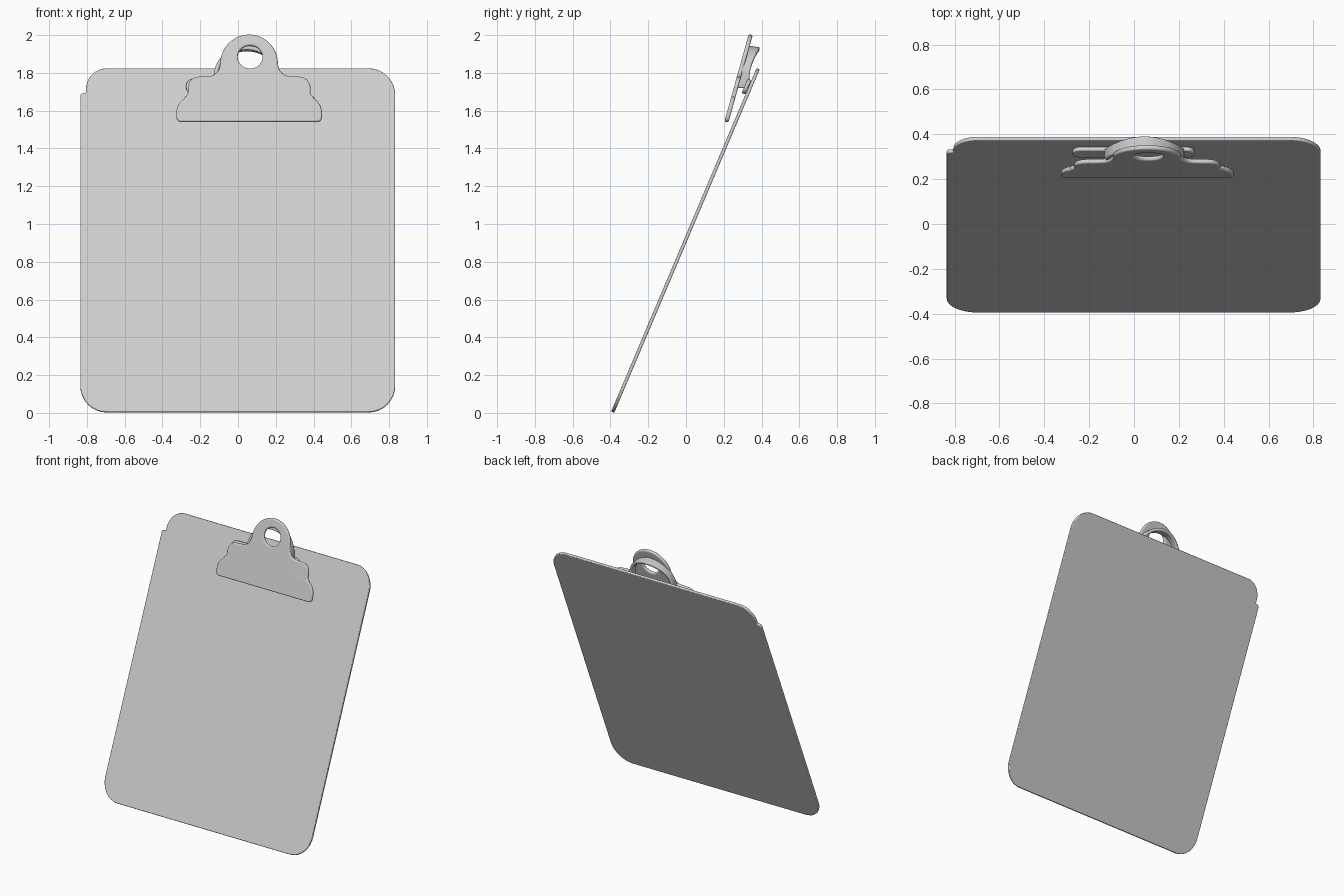
import bpy, bmesh, math
from mathutils import Vector

if "Cube" in bpy.data.objects:
    bpy.data.objects.remove(bpy.data.objects["Cube"])

grey = bpy.data.materials.new("light_grey")
grey.diffuse_color = (0.62, 0.62, 0.62, 1)
grey.use_nodes = True
grey.node_tree.nodes["Principled BSDF"].inputs["Base Color"].default_value = grey.diffuse_color


def rounded(corners, steps=8):
    """Round each (x, z, radius) corner of a closed outline."""
    out = []
    n = len(corners)
    for i, (x, z, r) in enumerate(corners):
        p = Vector((x, z))
        if r == 0:
            out.append(p)
            continue
        a = p + (Vector(corners[i - 1][:2]) - p).normalized() * r
        b = p + (Vector(corners[(i + 1) % n][:2]) - p).normalized() * r
        for k in range(steps + 1):
            t = k / steps
            # blend that lies close to a circular arc
            w = 1.414 * t * (1 - t)
            s = (1 - t) ** 2 + w + t * t
            out.append((a * (1 - t) ** 2 + p * w + b * t * t) / s)
    return out


def finish(ob):
    ob.data.materials.clear()
    ob.data.materials.append(grey)
    bpy.ops.object.select_all(action='DESELECT')
    ob.select_set(True)
    bpy.context.view_layer.objects.active = ob
    bpy.ops.object.shade_smooth_by_angle(angle=math.radians(50))


def sheet(name, outlines, low, high, half, bevel):
    """Rounded-edge sheet from front-view outlines, leaning from low to high (y, z)."""
    dy, dz = high[0] - low[0], high[1] - low[1]
    ang = math.atan2(dz, dy)
    cu = bpy.data.curves.new(name, 'CURVE')
    cu.dimensions, cu.fill_mode = '2D', 'BOTH'
    cu.extrude, cu.bevel_depth = half - bevel, bevel
    cu.bevel_resolution, cu.offset = 2, -bevel
    for pts in outlines:
        sp = cu.splines.new('POLY')
        sp.points.add(len(pts) - 1)
        for q, p in zip(sp.points, pts):
            q.co = (p[0], (p[1] - low[1]) / math.sin(ang), 0, 1)
        sp.use_cyclic_u = True
    ob = bpy.data.objects.new(name, cu)
    bpy.context.collection.objects.link(ob)
    ob.location = (0, low[0], low[1])
    ob.rotation_euler.x = ang
    bpy.ops.object.select_all(action='DESELECT')
    ob.select_set(True)
    bpy.context.view_layer.objects.active = ob
    bpy.ops.object.convert(target='MESH')
    finish(bpy.context.object)


# Board with the small step at its upper left edge
board = rounded([(-0.835, 0.004, 0.14), (0.832, 0.004, 0.14), (0.832, 1.822, 0.14),
                 (-0.805, 1.822, 0.11), (-0.805, 1.69, 0.012), (-0.835, 1.69, 0.015)])
sheet("board", [board], (-0.388, 0.004), (0.382, 1.822), 0.009, 0.005)

# Clip plate: stepped shoulders mirrored about the clip centre, dome and hole on top
cx = 0.055
side = [(0.385, 1.54, 0.025), (0.385, 1.665, 0.075), (0.325, 1.675, 0.02),
        (0.325, 1.775, 0.055), (0.165, 1.785, 0.045)]
dome = [(0.152 * math.cos(math.pi * k / 24), 1.85 + 0.152 * math.sin(math.pi * k / 24), 0)
        for k in range(25)]
half_l = [(-x, z, r) for x, z, r in reversed(side)]
plate = [(p[0] + cx + 0.004, p[1]) for p in rounded(side + dome + half_l)]
hole = [(0.064 + 0.066 * math.cos(math.tau * k / 32), 1.883 + 0.061 * math.sin(math.tau * k / 32))
        for k in range(32)]
sheet("clip_plate", [plate, hole], (0.214, 1.54), (0.342, 2.0), 0.011, 0.008)

# Mounting feet lying on the board behind the clip
foot = rounded([(-0.275, 1.69, 0.035), (0.27, 1.69, 0.035), (0.27, 1.765, 0.035), (-0.275, 1.765, 0.035)])
sheet("mounting_foot", [foot], (0.304, 1.69), (0.336, 1.765), 0.010, 0.006)

# Arched band joining the feet to the clip, open from front to back
path = [(-0.168, 1.72), (-0.167, 1.75)]
path += [(-0.165 * math.cos(math.pi * k / 28), 1.78 + 0.154 * math.sin(math.pi * k / 28)) for k in range(29)]
path += [(0.167, 1.75), (0.168, 1.72)]
bm = bmesh.new()
rows = []
for x, z in path:
    front = 0.272 + 0.27 * (z - 1.74)
    t = max(0, (z - 1.78) / 0.155)
    back = 0.336 + 0.008 * t + 0.046 * t * t
    rows.append([bm.verts.new((0.047 + x, front + (back - front) * j / 4, z - 0.01 * t * j / 4))
                 for j in range(5)])
for a, b in zip(rows, rows[1:]):
    for j in range(4):
        bm.faces.new((a[j], a[j + 1], b[j + 1], b[j]))
bmesh.ops.recalc_face_normals(bm, faces=bm.faces)
me = bpy.data.meshes.new("clip_arch")
bm.to_mesh(me)
bm.free()
arch = bpy.data.objects.new("clip_arch", me)
bpy.context.collection.objects.link(arch)
finish(arch)
sol = arch.modifiers.new("thickness", 'SOLIDIFY')
sol.thickness, sol.offset = 0.022, 0
bev = arch.modifiers.new("soft_edges", 'BEVEL')
bev.width, bev.segments, bev.limit_method = 0.006, 2, 'ANGLE'
bev.angle_limit = math.radians(50)
